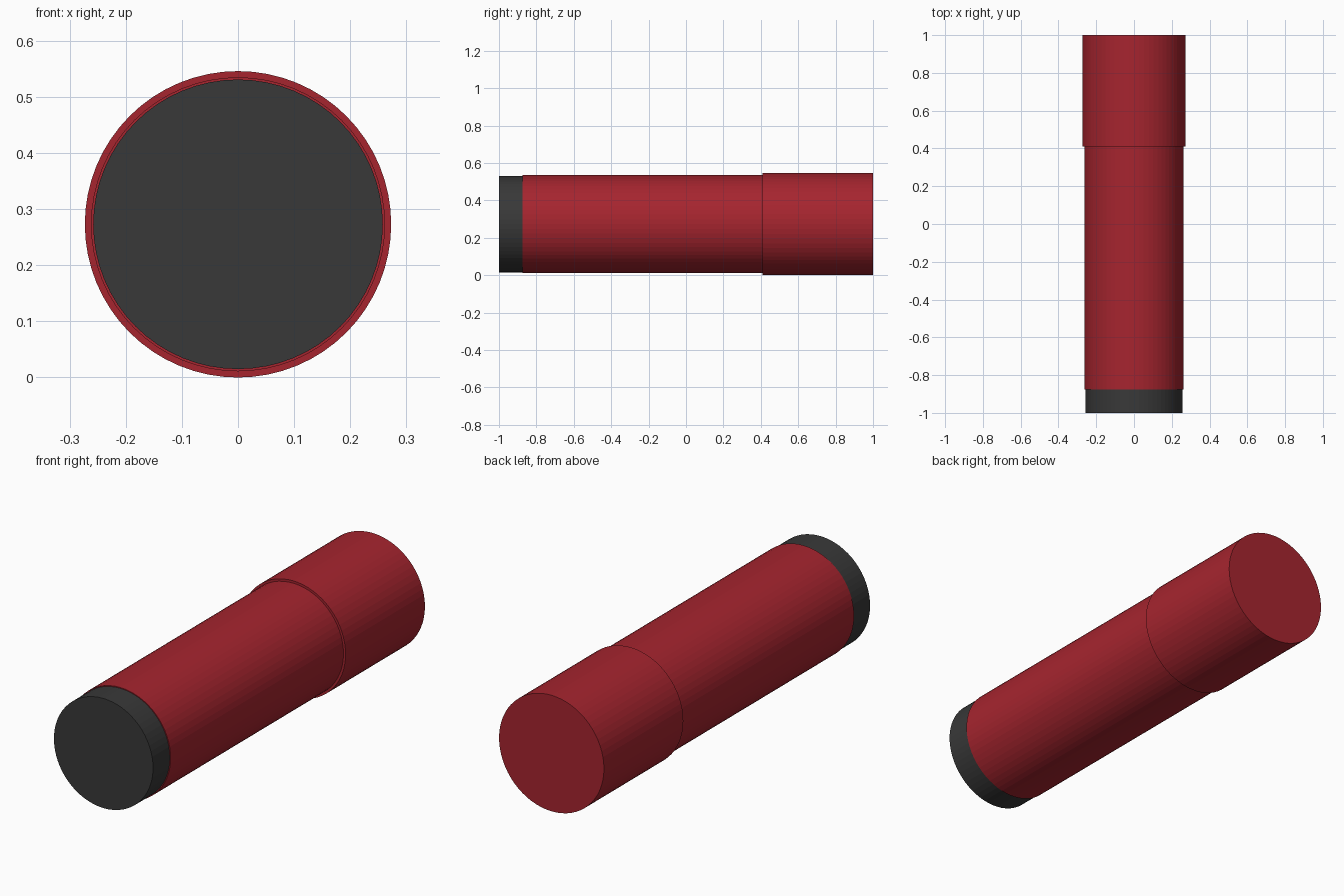
import bpy
import math

cube = bpy.data.objects.get("Cube")
if cube:
    bpy.data.objects.remove(cube, do_unlink=True)

AXIS_Z = 0.273  # height of the shared centre line


def material(name, colour):
    mat = bpy.data.materials.new(name)
    mat.use_nodes = True
    mat.diffuse_color = colour
    mat.node_tree.nodes["Principled BSDF"].inputs["Base Color"].default_value = colour
    return mat


def cylinder(name, radius, front, back, mat):
    """Cylinder along y, running from front to back."""
    bpy.ops.mesh.primitive_cylinder_add(
        vertices=64, radius=radius, depth=back - front,
        location=(0, (front + back) / 2, AXIS_Z),
        rotation=(math.pi / 2, 0, 0))
    obj = bpy.context.object
    obj.name = name
    obj.data.materials.append(mat)
    return obj


red = material("deep red", (0.38, 0.018, 0.028, 1))
charcoal = material("charcoal", (0.04, 0.04, 0.04, 1))

# Dark plug at the front, long barrel, wider sleeve at the back
cylinder("end_plug", 0.258, -1.0, -0.875, charcoal)
cylinder("barrel", 0.262, -0.875, 0.41, red)
cylinder("sleeve", 0.273, 0.41, 1.0, red)
